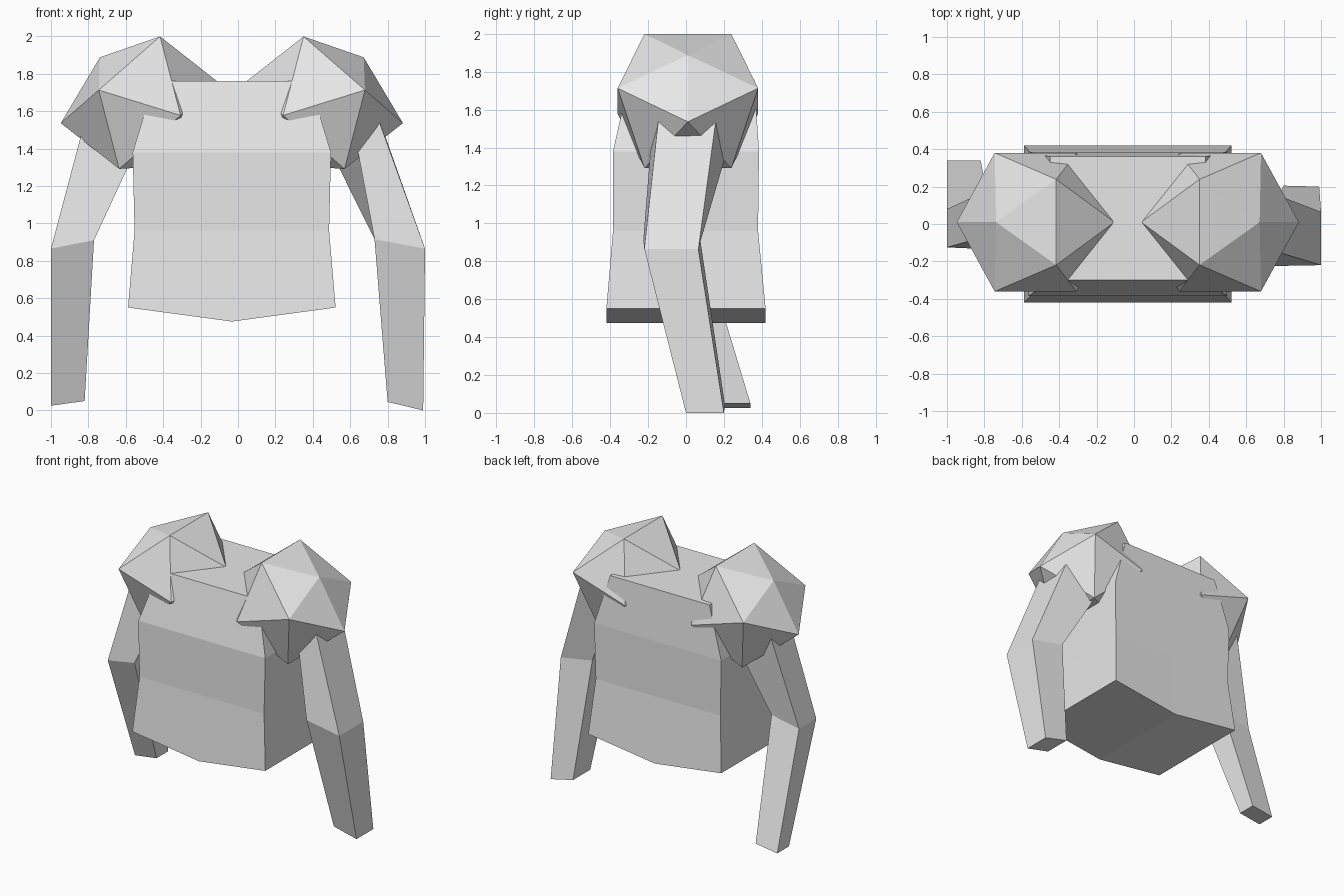
import bpy, bmesh, math
from mathutils import Matrix, Vector

if "Cube" in bpy.data.objects:
    bpy.data.objects.remove(bpy.data.objects["Cube"], do_unlink=True)

grey = bpy.data.materials.new("light_grey")
grey.use_nodes = True
grey.diffuse_color = (0.8, 0.8, 0.8, 1)
grey.node_tree.nodes["Principled BSDF"].inputs["Base Color"].default_value = (0.8, 0.8, 0.8, 1)

MID = -0.033  # centre line of torso and shoulder pads


def finish(name, bm):
    bmesh.ops.recalc_face_normals(bm, faces=bm.faces)
    mesh = bpy.data.meshes.new(name)
    bm.to_mesh(mesh)
    bm.free()
    mesh.materials.append(grey)
    obj = bpy.data.objects.new(name, mesh)
    bpy.context.collection.objects.link(obj)
    return obj


def loft(name, rings):
    """Skin a stack of equal-length rings and cap both ends."""
    bm = bmesh.new()
    loops = [[bm.verts.new(p) for p in ring] for ring in rings]
    for a, b in zip(loops, loops[1:]):
        for i in range(len(a)):
            j = (i + 1) % len(a)
            bm.faces.new((a[i], a[j], b[j], b[i]))
    return bm, loops


# Torso: six-point rings, so the hem can dip along the centre line
def torso_ring(half, front, back, z, dip=0):
    return [(MID - half, front, z), (MID, front, z - dip), (MID + half, front, z),
            (MID + half, back, z), (MID, back, z - dip), (MID - half, back, z)]


bm, loops = loft("torso", [torso_ring(0.555, -0.42, 0.42, 0.55, 0.075),
                           torso_ring(0.52, -0.385, 0.38, 0.96),
                           torso_ring(0.53, -0.385, 0.385, 1.38),
                           torso_ring(0.415, -0.3, 0.36, 1.76)])
for r in (loops[0], loops[-1]):
    bm.faces.new((r[0], r[1], r[4], r[5]))
    bm.faces.new((r[1], r[2], r[3], r[4]))
finish("torso", bm)


# Arms: four-sided sleeves; ring order is outer front, outer back, inner back, inner front
def arm(name, rings):
    bm, loops = loft(name, rings)
    for r in (loops[0], loops[-1]):
        bm.faces.new(r)
    finish(name, bm)


arm("left_arm", [
    [(0.99, 0, 0), (0.99, 0.2, 0), (0.8, 0.205, 0.045), (0.8, 0, 0.045)],
    [(1, -0.22, 0.865), (1, 0.065, 0.865), (0.73, 0.075, 0.915), (0.73, -0.225, 0.915)],
    [(0.735, -0.14, 1.6), (0.74, 0.165, 1.6), (0.39, 0.28, 1.6), (0.6, -0.17, 1.6)]])
arm("right_arm", [
    [(-1, 0.2, 0.025), (-1, 0.34, 0.025), (-0.82, 0.34, 0.05), (-0.82, 0.2, 0.05)],
    [(-1, -0.125, 0.865), (-1, 0.08, 0.865), (-0.77, 0.08, 0.91), (-0.77, -0.135, 0.91)],
    [(-0.805, -0.07, 1.6), (-0.805, 0.17, 1.6), (-0.45, 0.2, 1.6), (-0.45, -0.1, 1.6)]])


# Shoulder pads: tilted twenty-sided solids with a flattened upper outer corner
def shoulder_pad(name, side):
    phi = (1 + math.sqrt(5)) / 2
    tilt = Matrix.Rotation(math.radians(17.2), 3, "Y")
    bm = bmesh.new()
    for s in (-1, 1):
        for t in (-phi, phi):
            for p in ((0, s, t), (s, t, 0), (t, 0, s)):
                v = tilt @ Vector(p) * 0.229
                if p[0] < -1 and p[2] > 0:
                    v *= 0.74
                bm.verts.new((MID - side * (v.x - 0.493), v.y + 0.01, v.z + 1.645))
    bmesh.ops.convex_hull(bm, input=bm.verts)
    finish(name, bm)


shoulder_pad("left_shoulder_pad", 1)
shoulder_pad("right_shoulder_pad", -1)
